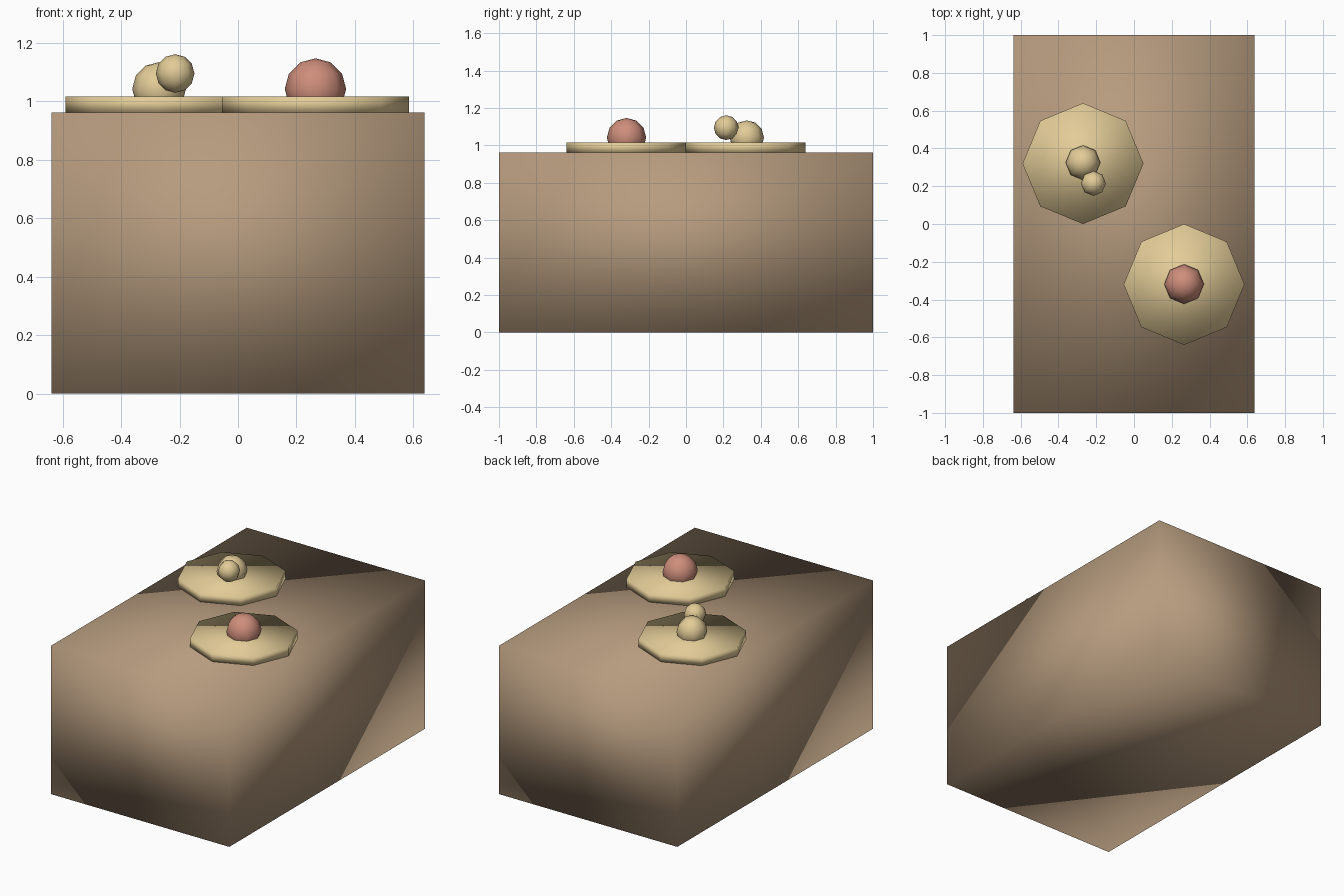
import bpy

if "Cube" in bpy.data.objects:
    bpy.data.objects.remove(bpy.data.objects["Cube"])


def material(name, rgb):
    m = bpy.data.materials.new(name)
    m.diffuse_color = (*rgb, 1)
    m.use_nodes = True
    m.node_tree.nodes["Principled BSDF"].inputs["Base Color"].default_value = m.diffuse_color
    return m


WOOD = material("wood", (0.47, 0.33, 0.21))
CREAM = material("cream", (0.76, 0.60, 0.31))
PINK = material("pink", (0.62, 0.27, 0.20))


def finish(name, mat):
    # the whole model is softly shaded, even across the box corners
    o = bpy.context.object
    o.name = name
    o.data.materials.append(mat)
    bpy.ops.object.shade_smooth()
    return o


def plate(name, x, y):
    bpy.ops.mesh.primitive_cylinder_add(vertices=8, radius=0.32, depth=0.055,
                                        location=(x, y, 0.9885))
    finish(name, CREAM)


def ball(name, x, y, z, r, mat):
    bpy.ops.mesh.primitive_uv_sphere_add(segments=8, ring_count=6, radius=r,
                                         location=(x, y, z))
    finish(name, mat)


# solid table block
bpy.ops.mesh.primitive_cube_add(size=1, location=(0, 0, 0.481))
bpy.context.object.scale = (1.276, 2, 0.962)
bpy.ops.object.transform_apply(location=False, rotation=False, scale=True)
finish("table_block", WOOD)

# two octagonal plates
plate("back_plate", -0.27, 0.32)
plate("front_plate", 0.265, -0.32)

# food on the plates
ball("large_bun", -0.27, 0.325, 1.042, 0.092, CREAM)
ball("small_bun", -0.215, 0.215, 1.095, 0.066, CREAM)
ball("pink_ball", 0.265, -0.318, 1.042, 0.105, PINK)
